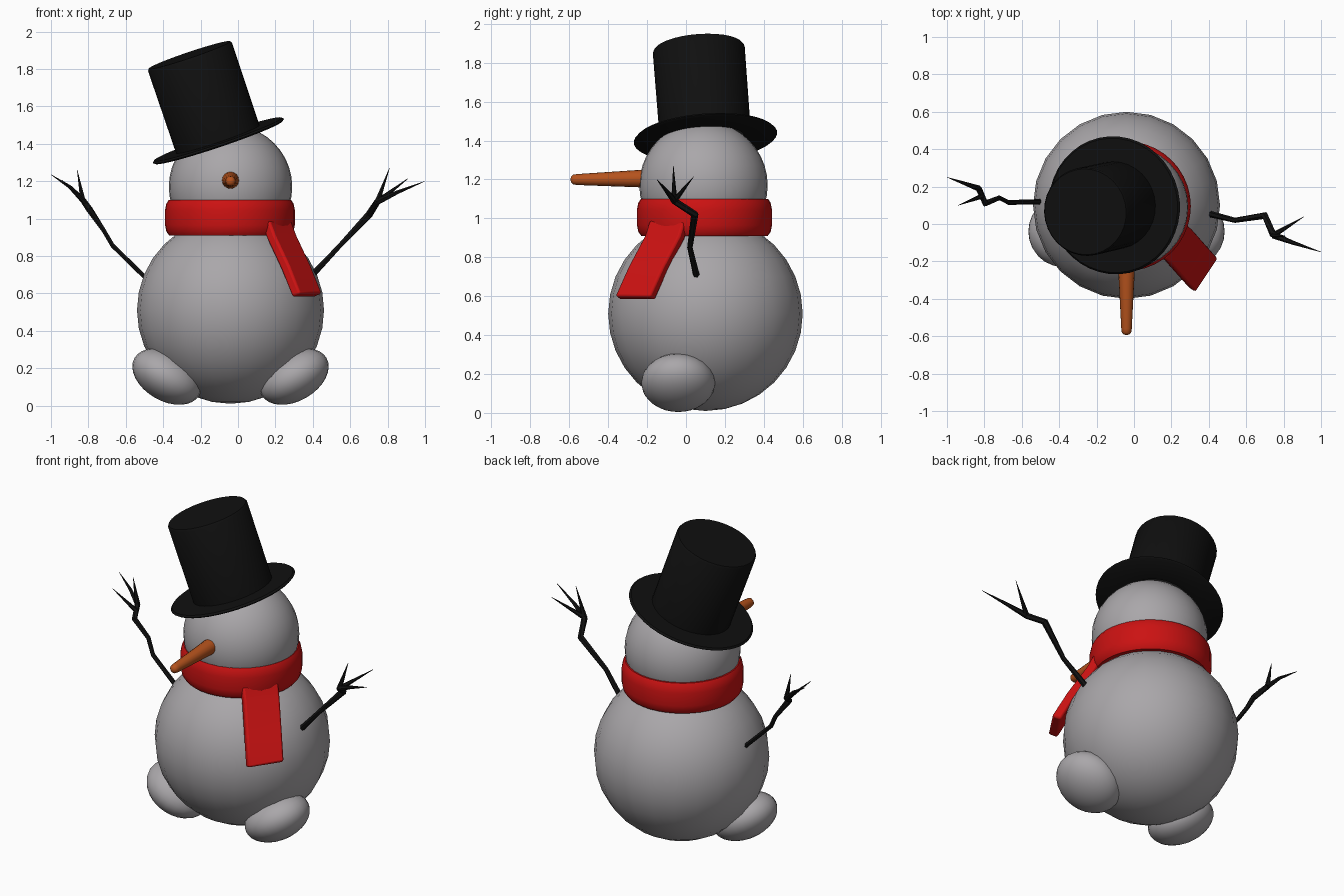
import bpy
import bmesh
from math import cos, sin, pi, radians
from mathutils import Vector, Matrix

if "Cube" in bpy.data.objects:
    bpy.data.objects.remove(bpy.data.objects["Cube"], do_unlink=True)


def material(name, colour):
    m = bpy.data.materials.new(name)
    m.use_nodes = True
    rgba = (*colour, 1)
    m.diffuse_color = rgba
    bsdf = m.node_tree.nodes["Principled BSDF"]
    bsdf.inputs["Base Color"].default_value = rgba
    bsdf.inputs["Roughness"].default_value = 0.8
    return m


SNOW = material("snow grey", (0.40, 0.385, 0.40))
RED = material("scarf red", (0.60, 0.006, 0.006))
ORANGE = material("carrot orange", (0.46, 0.085, 0.012))
BLACK = material("hat black", (0.005, 0.005, 0.005))
TWIG = material("twig black", (0.006, 0.006, 0.006))


def finish(name, bm, mat, matrix=Matrix(), angle=40):
    """Turn a bmesh into a shaded object."""
    bmesh.ops.recalc_face_normals(bm, faces=bm.faces)
    mesh = bpy.data.meshes.new(name)
    bm.to_mesh(mesh)
    bm.free()
    mesh.materials.append(mat)
    obj = bpy.data.objects.new(name, mesh)
    bpy.context.collection.objects.link(obj)
    obj.matrix_world = matrix
    bpy.ops.object.select_all(action="DESELECT")
    obj.select_set(True)
    bpy.context.view_layer.objects.active = obj
    bpy.ops.object.shade_smooth_by_angle(angle=radians(angle))
    return obj


def ball(name, centre, radii, tilt=0, segments=24, rings=16):
    bm = bmesh.new()
    bmesh.ops.create_uvsphere(bm, u_segments=segments, v_segments=rings, radius=1)
    m = Matrix.Translation(centre) @ Matrix.Rotation(tilt, 4, "Y") @ Matrix.Diagonal((*radii, 1))
    bm.transform(m)
    return finish(name, bm, SNOW)


def lathe(name, profile, mat, matrix, steps=40, closed=False):
    """Spin a (radius, height) profile around its local z axis."""
    bm = bmesh.new()
    rings = []
    for i in range(steps):
        a = 2 * pi * i / steps
        rings.append([bm.verts.new((r * cos(a), r * sin(a), z)) for r, z in profile])
    n = len(profile)
    for i in range(steps):
        p, q = rings[i], rings[(i + 1) % steps]
        for j in range(n if closed else n - 1):
            k = (j + 1) % n
            bm.faces.new((p[j], q[j], q[k], p[k]))
    bmesh.ops.remove_doubles(bm, verts=bm.verts, dist=0.0001)
    return finish(name, bm, mat, matrix)


def aim(origin, direction):
    """Matrix that puts local z along the direction."""
    rot = Vector(direction).to_track_quat("Z", "Y").to_matrix().to_4x4()
    return Matrix.Translation(origin) @ rot


def sticks(name, branches):
    """Join tapered six-sided tubes, each a list of (point, radius)."""
    bm = bmesh.new()
    for branch in branches:
        points = [Vector(p) for p, r in branch]
        loops = []
        for i, (p, r) in enumerate(branch):
            along = points[min(i + 1, len(points) - 1)] - points[max(i - 1, 0)]
            m = aim(p, along)
            loops.append([bm.verts.new(m @ Vector((r * cos(k * pi / 3), r * sin(k * pi / 3), 0)))
                          for k in range(6)])
        for a, b in zip(loops, loops[1:]):
            for k in range(6):
                bm.faces.new((a[k], a[(k + 1) % 6], b[(k + 1) % 6], b[k]))
        bm.faces.new(loops[0])
        bm.faces.new(loops[-1])
    return finish(name, bm, TWIG, angle=30)


# Snow body, head and feet
ball("body", (-0.04, 0.10, 0.51), (0.5, 0.5, 0.5))
ball("head", (-0.04, 0.09, 1.17), (0.33, 0.33, 0.33), segments=32, rings=20)
for side, label in ((1, "left"), (-1, "right")):
    ball(label + "_foot", (-0.04 + side * 0.34, -0.04, 0.155), (0.20, 0.19, 0.13), tilt=-side * radians(30))

# Carrot nose with a rounded tip
lathe("nose", [(0, 0), (0.047, 0), (0.028, 0.365), (0.025, 0.385), (0.016, 0.395), (0, 0.4)],
      ORANGE, aim((-0.04, -0.195, 1.205), (0, -1, -0.015)), steps=16)

# Top hat, tilted to one side
hat = aim((-0.105, 0.10, 1.415), (-0.155, -0.035, 0.46))
lathe("hat_crown", [(0.235, 0), (0.237, 0.475), (0.23, 0.486), (0, 0.488)], BLACK, hat, steps=32)
lathe("hat_brim", [(0.2, -0.008), (0.36, -0.008), (0.37, 0), (0.36, 0.01), (0.2, 0.01)],
      BLACK, hat, closed=True)

# Scarf band around the neck
lathe("scarf_band", [(0.29, 0.91), (0.325, 0.91), (0.34, 0.93), (0.347, 0.965), (0.347, 1.045),
                     (0.34, 1.08), (0.327, 1.1), (0.29, 1.1)],
      RED, Matrix.Translation((-0.043, 0.095, 0)), closed=True)

# Scarf tail hanging over the body
bm = bmesh.new()
half_width = Vector((0.06, 0.09, 0))
half_depth = Vector((0.021, -0.014, 0.01))
loops = []
for centre in ((0.205, -0.085, 0.98), (0.235, -0.11, 0.90), (0.31, -0.195, 0.74), (0.37, -0.262, 0.59)):
    loops.append([bm.verts.new(Vector(centre) + s * half_width + t * half_depth)
                  for s, t in ((-1, -1), (1, -1), (1, 1), (-1, 1))])
for a, b in zip(loops, loops[1:]):
    for k in range(4):
        bm.faces.new((a[k], a[(k + 1) % 4], b[(k + 1) % 4], b[k]))
bm.faces.new(loops[0])
bm.faces.new(loops[-1])
tail = finish("scarf_tail", bm, RED)
bevel = tail.modifiers.new("soft_edges", "BEVEL")
bevel.width = 0.012
bevel.segments = 2

# Twig arms with three pointed fingers each
left_wrist = (0.745, -0.06, 1.09)
sticks("left_arm", [
    [((0.38, 0.06, 0.68), 0.018), ((0.54, 0.02, 0.85), 0.014), ((0.70, 0.045, 1.02), 0.02), (left_wrist, 0.018)],
    [(left_wrist, 0.018), ((0.85, -0.10, 1.14), 0.011), ((1.0, -0.15, 1.20), 0.001)],
    [(left_wrist, 0.016), ((0.81, -0.065, 1.27), 0.001)],
    [(left_wrist, 0.016), ((0.91, 0.04, 1.215), 0.001)],
])
right_wrist = (-0.83, 0.19, 1.10)
sticks("right_arm", [
    [((-0.48, 0.12, 0.67), 0.014), ((-0.67, 0.115, 0.855), 0.013), ((-0.72, 0.14, 0.94), 0.013),
     ((-0.795, 0.11, 1.05), 0.018), (right_wrist, 0.016)],
    [(right_wrist, 0.016), ((-0.90, 0.215, 1.17), 0.01), ((-1.0, 0.25, 1.235), 0.001)],
    [(right_wrist, 0.016), ((-0.86, 0.19, 1.26), 0.001)],
    [((-0.81, 0.15, 1.08), 0.014), ((-0.94, 0.10, 1.205), 0.001)],
])
